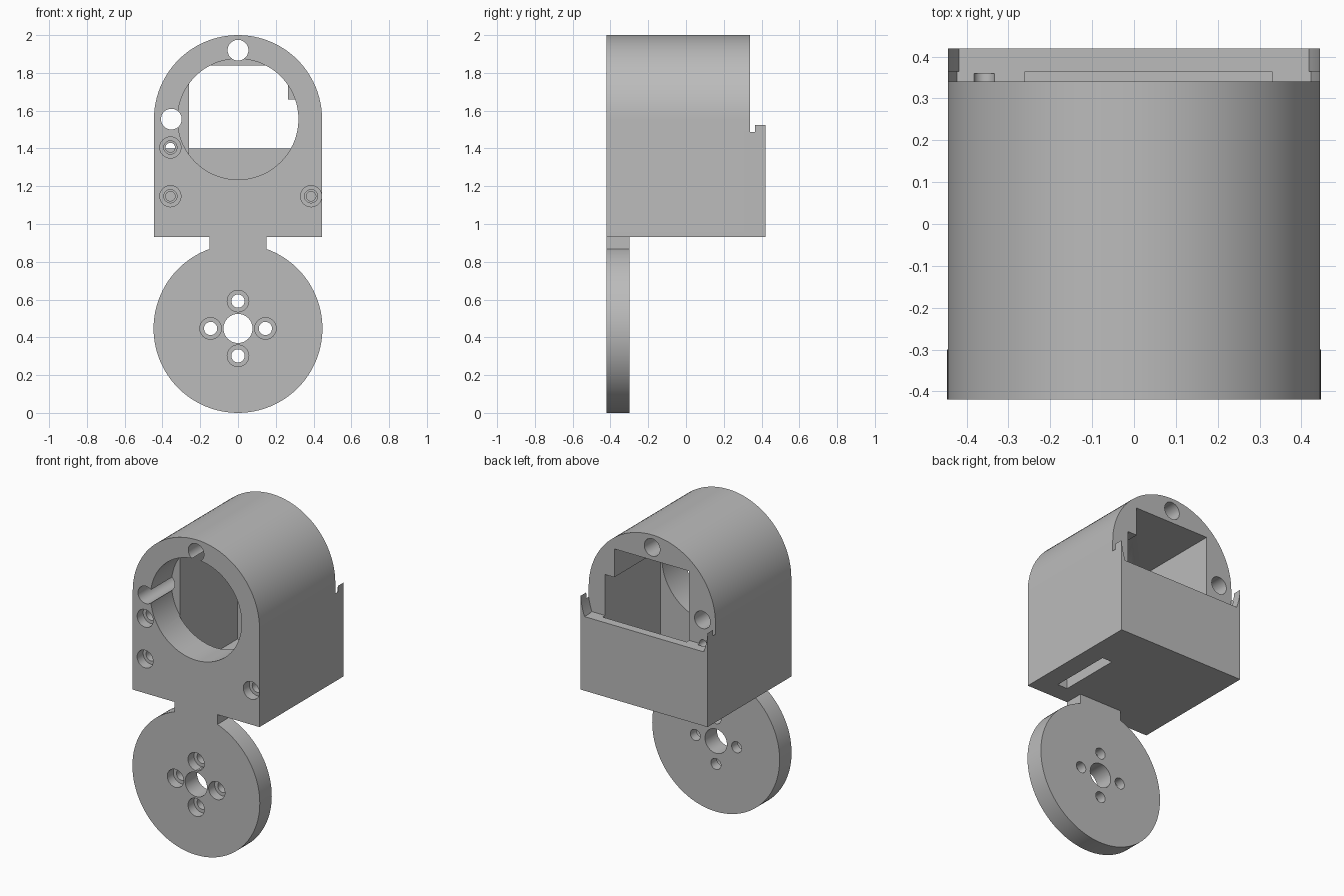
import bpy, bmesh, math

if "Cube" in bpy.data.objects:
    bpy.data.objects.remove(bpy.data.objects["Cube"], do_unlink=True)

grey = bpy.data.materials.new("plain grey")
grey.use_nodes = True
grey.diffuse_color = (0.5, 0.5, 0.5, 1)
grey.node_tree.nodes["Principled BSDF"].inputs["Base Color"].default_value = (0.5, 0.5, 0.5, 1)

HALF, BASE, ARCH_Z, LEDGE = 0.445, 0.93, 1.555, 1.40
FRONT, SHOULDER, GROOVE, BACK = -0.42, 0.34, 0.365, 0.42
DISC_Z = 0.447


def extrude(name, points, y0, y1):
    """Extrude an (x, z) outline along y."""
    bm = bmesh.new()
    face = bm.faces.new([bm.verts.new((x, y0, z)) for x, z in points])
    out = bmesh.ops.extrude_face_region(bm, geom=[face])
    verts = [v for v in out["geom"] if isinstance(v, bmesh.types.BMVert)]
    bmesh.ops.translate(bm, verts=verts, vec=(0, y1 - y0, 0))
    bmesh.ops.recalc_face_normals(bm, faces=bm.faces)
    mesh = bpy.data.meshes.new(name)
    bm.to_mesh(mesh)
    bm.free()
    mesh.materials.append(grey)
    ob = bpy.data.objects.new(name, mesh)
    bpy.context.collection.objects.link(ob)
    return ob


def arc(cx, cz, r, a0, a1, n):
    steps = [a0 + (a1 - a0) * i / n for i in range(n + 1)]
    return [(cx + r * math.cos(a), cz + r * math.sin(a)) for a in steps]


def cylinder(name, x, z, r, y0, y1, n=40):
    return extrude(name, arc(x, z, r, 0, math.tau, n)[:-1], y0, y1)


def box(name, x0, x1, y0, y1, z0, z1):
    return extrude(name, [(x0, z0), (x1, z0), (x1, z1), (x0, z1)], y0, y1)


def combine(target, tool, operation):
    tool.hide_render = True
    mod = target.modifiers.new("join", "BOOLEAN")
    mod.operation, mod.object, mod.solver = operation, tool, "EXACT"
    bpy.context.view_layer.objects.active = target
    bpy.ops.object.modifier_apply(modifier=mod.name)
    bpy.data.objects.remove(tool, do_unlink=True)


def cradle(name, r, y0, y1):
    """Back wall slice with pointed ears either side of a round seat."""
    low = math.asin((LEDGE - ARCH_Z) / r)
    high = -math.acos(HALF / r)
    right = arc(0, ARCH_Z, r, high, low, 8)
    left = [(-x, z) for x, z in reversed(right)]
    return extrude(name, [(-HALF, BASE), (HALF, BASE)] + right + left, y0, y1)


# Arched housing
arch = arc(0, ARCH_Z, HALF, 0, math.pi, 48)
body = extrude("housing", [(-HALF, BASE), (HALF, BASE)] + arch, FRONT, SHOULDER)

# Back wall with groove, neck and mounting disc
for part in (
    cradle("groove_wall", 0.45, SHOULDER, GROOVE),
    cradle("back_wall", 0.446, GROOVE, BACK),
    box("neck", -0.15, 0.15, FRONT, -0.30, 0.7, 0.96),
    cylinder("disc", 0, DISC_Z, DISC_Z, FRONT, -0.30, 96),
):
    combine(body, part, "UNION")

# Round front bore, stepped inner pocket and cable slot underneath
cutters = [
    cylinder("front_bore", 0, ARCH_Z, 0.32, -0.5, -0.21, 72),
    extrude("pocket", [(-0.26, 1.0), (0.33, 1.0), (0.33, 1.66),
                       (0.265, 1.66), (0.265, 1.84), (-0.26, 1.84)], -0.215, GROOVE),
    box("cable_slot", 0.25, 0.32, -0.30, 0.10, 0.9, 1.05),
]

# Long pin holes
for x, z in ((0, 1.92), (-0.353, ARCH_Z)):
    cutters.append(cylinder("pin_hole", x, z, 0.055, -0.5, 0.5))

# Counterbored screw holes in the housing
for x, z in ((-0.358, 1.405), (-0.358, 1.147), (0.387, 1.147)):
    cutters.append(cylinder("screw_head", x, z, 0.056, -0.5, -0.36))
    cutters.append(cylinder("screw_shank", x, z, 0.035, -0.4, -0.27))
    cutters.append(cylinder("screw_tip", x, z, 0.025, -0.3, 0.36))

# Centre hole and four counterbored holes in the disc
cutters.append(cylinder("centre_hole", 0, DISC_Z, 0.077, -0.5, -0.2))
for i in range(4):
    a = i * math.pi / 2
    x, z = 0.145 * math.cos(a), DISC_Z + 0.145 * math.sin(a)
    cutters.append(cylinder("disc_head", x, z, 0.057, -0.5, -0.36))
    cutters.append(cylinder("disc_screw", x, z, 0.035, -0.4, -0.2))

for cutter in cutters:
    combine(body, cutter, "DIFFERENCE")

bpy.ops.object.select_all(action="DESELECT")
body.select_set(True)
bpy.context.view_layer.objects.active = body
bpy.ops.object.shade_smooth_by_angle(angle=math.radians(30))
